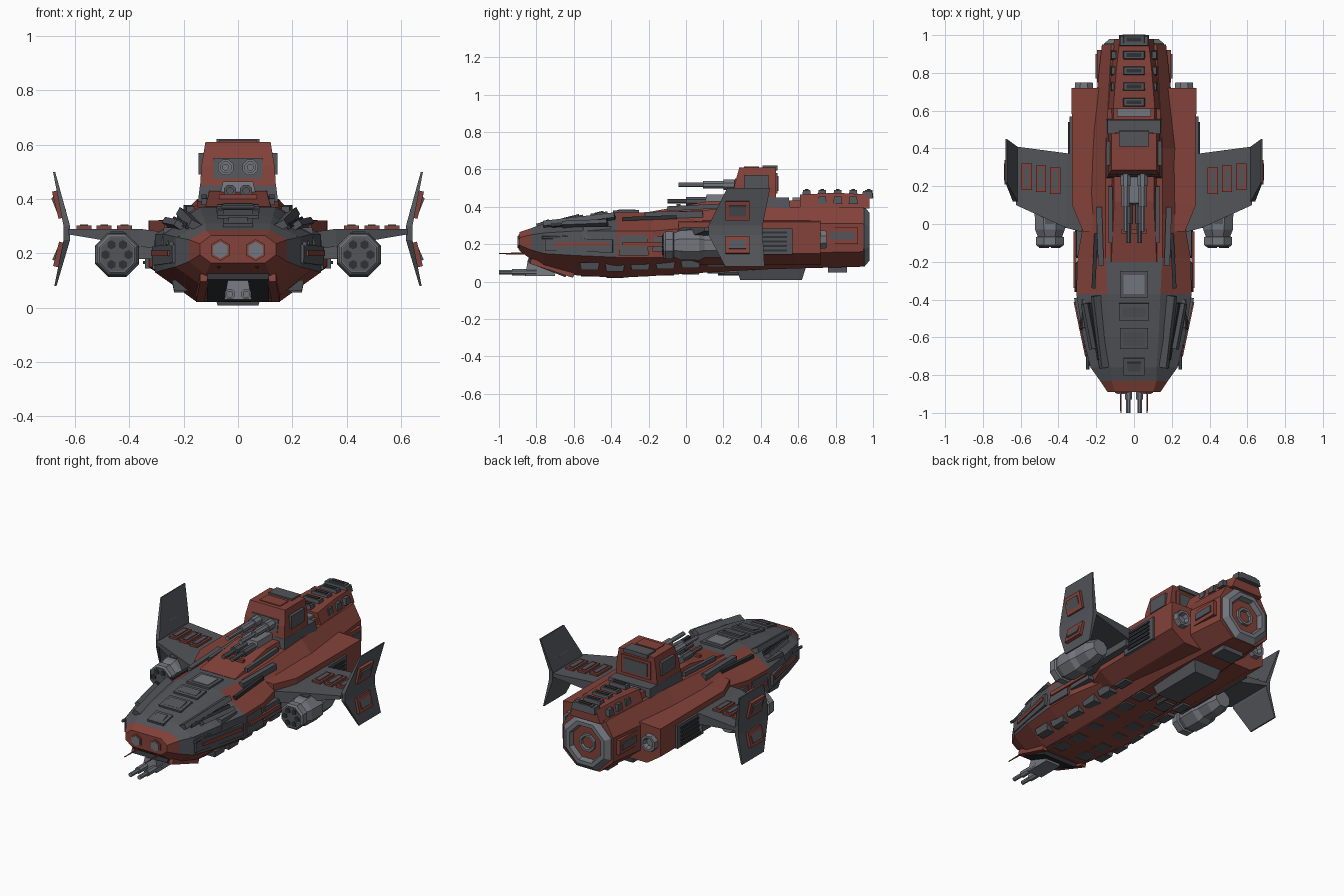
import bpy, bmesh, math
from mathutils import Vector

if "Cube" in bpy.data.objects:
    bpy.data.objects.remove(bpy.data.objects["Cube"], do_unlink=True)


def material(name, rgb):
    m = bpy.data.materials.new(name)
    m.use_nodes = True
    m.diffuse_color = (*rgb, 1)
    m.node_tree.nodes["Principled BSDF"].inputs["Base Color"].default_value = (*rgb, 1)
    return m


RED = material("hull red", (0.23, 0.055, 0.042))
GREY = material("dark grey", (0.085, 0.09, 0.102))
STEEL = material("steel grey", (0.17, 0.18, 0.205))
BLACK = material("vent black", (0.03, 0.031, 0.036))


def loft(name, rings, mat, mirror=False, rule=None, extra=()):
    """Skin equal-length rings of points, cap both ends."""
    bm = bmesh.new()
    rows = [[bm.verts.new(p) for p in ring] for ring in rings]
    n = len(rows[0])
    for a, b in zip(rows, rows[1:]):
        for i in range(n):
            j = (i + 1) % n
            bm.faces.new((a[i], a[j], b[j], b[i]))
    bm.faces.new(rows[0])
    bm.faces.new(rows[-1])
    bmesh.ops.recalc_face_normals(bm, faces=bm.faces)
    if rule:
        for f in bm.faces:
            f.material_index = rule(f.calc_center_median(), f.normal)
    me = bpy.data.meshes.new(name)
    bm.to_mesh(me)
    bm.free()
    for m in (mat, *extra):
        me.materials.append(m)
    ob = bpy.data.objects.new(name, me)
    bpy.context.collection.objects.link(ob)
    if mirror:
        ob.modifiers.new("Mirror", "MIRROR")
    return ob


def block(name, x, y, z, mat, mirror=False, taper=0):
    """Box from ranges; taper shrinks its top."""
    def ring(h, t):
        return [(x[0] + t, y[0] + t, h), (x[1] - t, y[0] + t, h),
                (x[1] - t, y[1] - t, h), (x[0] + t, y[1] - t, h)]
    return loft(name, [ring(z[0], 0), ring(z[1], taper)], mat, mirror)


def beam(name, a, b, w, h, mat, mirror=False, roll=0):
    """Box running from a to b, w wide and h tall, rolled about its axis."""
    a, b = Vector(a), Vector(b)
    d = (b - a).normalized()
    side = d.cross(Vector((0, 0, 1))).normalized()
    up = side.cross(d)
    c, s = math.cos(roll), math.sin(roll)
    side, up = (side * c + up * s) * w / 2, (up * c - side * s) * h / 2
    return loft(name, [[p - side - up, p + side - up, p + side + up, p - side + up]
                       for p in (a, b)], mat, mirror)


def tube(name, cx, cz, profile, sides, mat, mirror=False):
    """Turned part along y from (radius, y) pairs."""
    ang = [math.tau * (i + 0.5) / sides for i in range(sides)]
    return loft(name, [[(cx + r * math.cos(t), y, cz + r * math.sin(t)) for t in ang]
                       for r, y in profile], mat, mirror)


# Main hull: y, top half width, top z, waist half width, waist z high/low, keel half width, keel z
stations = [
    (-.89, .10, .265, .14, .235, .195, .10, .165), (-.83, .12, .285, .18, .25, .17, .12, .12),
    (-.76, .12, .31, .23, .26, .15, .13, .08), (-.60, .13, .34, .27, .27, .14, .14, .035),
    (-.37, .14, .37, .305, .27, .13, .15, .02), (-.18, .15, .37, .30, .27, .13, .14, .03),
    (.05, .15, .38, .26, .29, .13, .13, .045), (.40, .15, .40, .23, .31, .15, .12, .065),
    (.95, .12, .40, .17, .31, .16, .08, .08)]


def hull_colour(c, n):
    if c.y < -.83 or n.z < -.25:
        return 0
    return 1 if c.y < (-.18 if abs(c.x) < .1 else -.37) else 0


loft("hull", [[(wt, y, zt), (wm, y, zu), (wm, y, zl), (wb, y, zb),
               (-wb, y, zb), (-wm, y, zl), (-wm, y, zu), (-wt, y, zt)]
              for y, wt, zt, wm, zu, zl, wb, zb in stations],
     RED, rule=hull_colour, extra=(GREY,))

# Nose: windows, antennas, chin gun
tube("nose_window_frame", .065, .212, [(.04, -.896), (.04, -.88)], 6, RED, True)
tube("nose_window", .065, .212, [(.031, -.9), (.031, -.88)], 6, STEEL, True)
tube("antenna", .07, .15, [(.003, -1), (.006, -.85)], 6, RED, True)
beam("chin_bay", (0, -.845, .115), (0, -.64, .035), .23, .025, BLACK)
block("chin_mount", (-.05, .05), (-.86, -.7), (.03, .10), STEEL, taper=.012)
tube("chin_barrel", .03, .05, [(.013, -1), (.013, -.93), (.02, -.93), (.02, -.8)], 8, STEEL, True)
beam("chin_frame", (.125, -.83, .11), (.14, -.6, .035), .03, .03, RED, True)

# Foredeck panels with frames, following the deck slope
for y0, y1, w, z0, z1 in ((-.80, -.71, .11, .302, .323), (-.66, -.55, .15, .332, .35),
                          (-.51, -.42, .16, .355, .367), (-.39, -.25, .15, .372, .374)):
    beam("deck_frame", (0, y0, z0), (0, y1, z1), w, .016, GREY)
    beam("deck_panel", (0, y0 + .02, z0), (0, y1 - .02, z1), w - .04, .024, STEEL if y0 > -.4 else GREY)

# Shoulder strakes, cheek pods and side guns
beam("shoulder_strake", (.155, -.76, .30), (.20, -.38, .345), .05, .03, GREY, True, .5)
beam("shoulder_slit", (.185, -.72, .30), (.235, -.42, .325), .014, .02, BLACK, True, .5)
beam("shoulder_plate", (.21, -.66, .30), (.255, -.42, .31), .05, .025, GREY, True, .6)
beam("rear_strake", (.175, -.22, .355), (.185, .09, .36), .03, .035, GREY, True)
beam("rear_strake_slit", (.215, -.34, .335), (.2, -.05, .345), .02, .02, BLACK, True)
beam("cheek_pod", (.225, -.75, .20), (.30, -.39, .19), .035, .07, GREY, True)
beam("cheek_pod_trim", (.247, -.70, .20), (.308, -.41, .20), .024, .02, RED, True)
block("cheek_box", (.25, .315), (-.36, -.20), (.14, .25), GREY, True, .008)
block("cheek_box_rear", (.25, .312), (-.18, -.02), (.16, .24), GREY, True, .008)
beam("cheek_red_strip", (.312, -.34, .20), (.312, -.04, .20), .014, .025, RED, True)
for x, z in ((.215, .255), (.245, .235)):
    tube("side_gun", x, z, [(.009, -.77), (.009, -.66), (.019, -.66), (.019, -.5)], 8, GREY, True)
block("side_gun_mount", (.21, .285), (-.56, -.39), (.23, .295), GREY, True, .012)

# Dorsal ridge
loft("dorsal_ridge", [[(-.13, y, .35), (.13, y, .35), (w, y, z), (-w, y, z)] for y, w, z in
                      ((-.20, .12, .372), (.12, .105, .43), (.62, .11, .435))], RED)
beam("ridge_cross_bar", (-.07, -.04, .406), (.07, -.04, .406), .02, .02, RED)
beam("ridge_side_vent", (.125, -.1, .39), (.125, .2, .405), .02, .025, GREY, True)

# Bridge tower with twin guns
block("tower_base", (-.15, .15), (.24, .56), (.37, .45), GREY, taper=.01)
loft("tower", [[(-w, y, z), (w, y, z), (w, .48, z), (-w, .48, z)] for w, y, z in
               ((.14, .25, .44), (.135, .26, .52), (.12, .285, .61))], RED)
block("tower_hatch", (-.08, .08), (.41, .49), (.595, .62), GREY)
block("tower_top_panel", (-.07, .07), (.31, .39), (.60, .615), RED)
beam("tower_window", (0, .256, .475), (0, .268, .55), .18, .012, GREY)
block("tower_back_frame", (-.1, .1), (.47, .488), (.47, .58), RED)
block("tower_back_panel", (-.08, .08), (.47, .494), (.485, .565), GREY)
block("tower_side_plate", (.12, .145), (.31, .44), (.49, .57), GREY, True)
block("gun_cradle", (-.065, .065), (.1, .27), (.42, .465), STEEL, taper=.01)
tube("tower_barrel", .045, .517,
     [(.013, -.04), (.013, .09), (.022, .09), (.022, .2), (.03, .2), (.03, .27)], 8, STEEL, True)
tube("deck_barrel", .03, .43, [(.014, -.1), (.014, .0), (.024, .0), (.024, .2)], 8, GREY, True)

# Stern block with vents
loft("stern_block", [[(-w - .03, y, .39), (w + .03, y, .39), (w, y, z), (-w, y, z)] for y, w, z in
                     ((.61, .11, .465), (.80, .095, .475), (.98, .075, .465))], RED)
block("stern_collar", (-.09, .09), (.57, .63), (.40, .45), STEEL)
for i in range(5):
    y = .62 + i * .083
    block("stern_vent", (-.06, .06), (y, y + .05), (.45, .49), GREY, taper=.006)
    block("stern_vent_cap", (-.04, .04), (y + .015, y + .035), (.48, .494), BLACK)
    if 0 < i < 4:
        block("stern_side_vent", (.09, .125), (y, y + .05), (.415, .455), GREY, True, .006)
block("stern_tail", (-.08, .08), (.94, 1.0), (.445, .485), GREY, taper=.006)

# Main engine
tube("main_nozzle", 0, .24, [(.165, .9), (.172, .955), (.14, .98), (.115, .98), (.095, .92),
                             (.06, .92), (.055, .965), (.04, .965), (.03, .93)], 8, STEEL)
block("stern_side_box", (.14, .195), (.75, .92), (.20, .29), RED, True)
block("stern_side_panel", (.14, .203), (.77, .90), (.225, .265), GREY, True)

# Side sponsons with vents and small thrusters
loft("sponson", [[(.12, y, .33), (x, y, .32), (x, y, .15), (x - .09, y, .09), (.1, y, .09)]
                 for y, x in ((-.04, .27), (.1, .328), (.72, .33))], RED, True)
block("sponson_vent", (.3, .342), (.32, .57), (.145, .285), GREY, True)
for i in range(5):
    block("sponson_slat", (.33, .35), (.36, .54), (.16 + i * .024, .172 + i * .024), BLACK, True)
tube("thruster", .265, .225, [(.055, .70), (.05, .75), (.035, .75), (.025, .725)], 8, STEEL, True)

# Wings
loft("wing", [[(x, y0, zb), (x, y1, zb), (x, y1, zt), (x, y0, zt)] for x, y0, y1, zb, zt in
              ((.25, -.05, .36, .21, .275), (.36, -.02, .375, .225, .29), (.625, .10, .41, .27, .29))],
     GREY, True)
for x, y in ((.39, .16), (.465, .17), (.54, .18)):
    block("wing_frame", (x, x + .055), (y, y + .14), (.28, .302), RED, True)
    block("wing_panel", (x + .013, x + .042), (y + .015, y + .125), (.28, .307), GREY, True)
block("wing_root", (.3, .37), (-.02, .37), (.18, .27), GREY, True, .01)

# Wing-tip fins
loft("tip_fin", [[(x - t, y0, z), (x + t, y0, z), (x + t, y1, z), (x - t, y1, z)] for x, y0, y1, z, t in
                 ((.672, .21, .42, .08, .004), (.63, .12, .41, .25, .012),
                  (.63, .12, .41, .30, .012), (.677, .22, .45, .50, .004))], GREY, True)
for x0, z0, x1, z1 in ((.648, .33, .672, .43), (.668, .15, .646, .24)):
    beam("fin_frame", (x0, .275, z0), (x1, .275, z1), .13, .026, RED, True)
    beam("fin_panel", (x0, .275, z0 + .02), (x1, .275, z1 - .02), .09, .034, GREY, True)

# Underwing rocket pods
tube("rocket_pod", .445, .195, [(.07, -.12), (.08, -.11), (.08, -.07), (.07, -.065), (.085, -.03),
                                (.088, .07), (.072, .10), (.072, .18), (.05, .24)], 8, STEEL, True)
tube("pod_face", .445, .195, [(.066, -.122), (.066, -.11)], 8, GREY, True)
for i in range(6):
    t = math.tau * i / 6
    tube("pod_tube", .445 + .042 * math.cos(t), .195 + .042 * math.sin(t),
         [(.017, -.127), (.017, -.11)], 6, BLACK, True)
block("pod_pylon", (.42, .47), (.0, .2), (.24, .28), GREY, True)

# Belly plates and keel box
for i in range(6):
    y = -.56 + i * .135
    z = .02 + abs(i - 1) * .006
    block("belly_plate", (.05, .12), (y, y + .09), (z, z + .04), GREY, True, -.008)
    block("bilge_plate", (.185, .235), (y, y + .09), (z + .035, z + .075), GREY, True, -.008)
block("keel_box", (-.075, .075), (.29, .62), (.008, .09), GREY, taper=-.025)
block("stern_belly_plate", (-.07, .07), (.76, .86), (.05, .1), GREY)
tube("belly_gun", .03, .045, [(.012, .17), (.012, .32)], 8, GREY, True)
